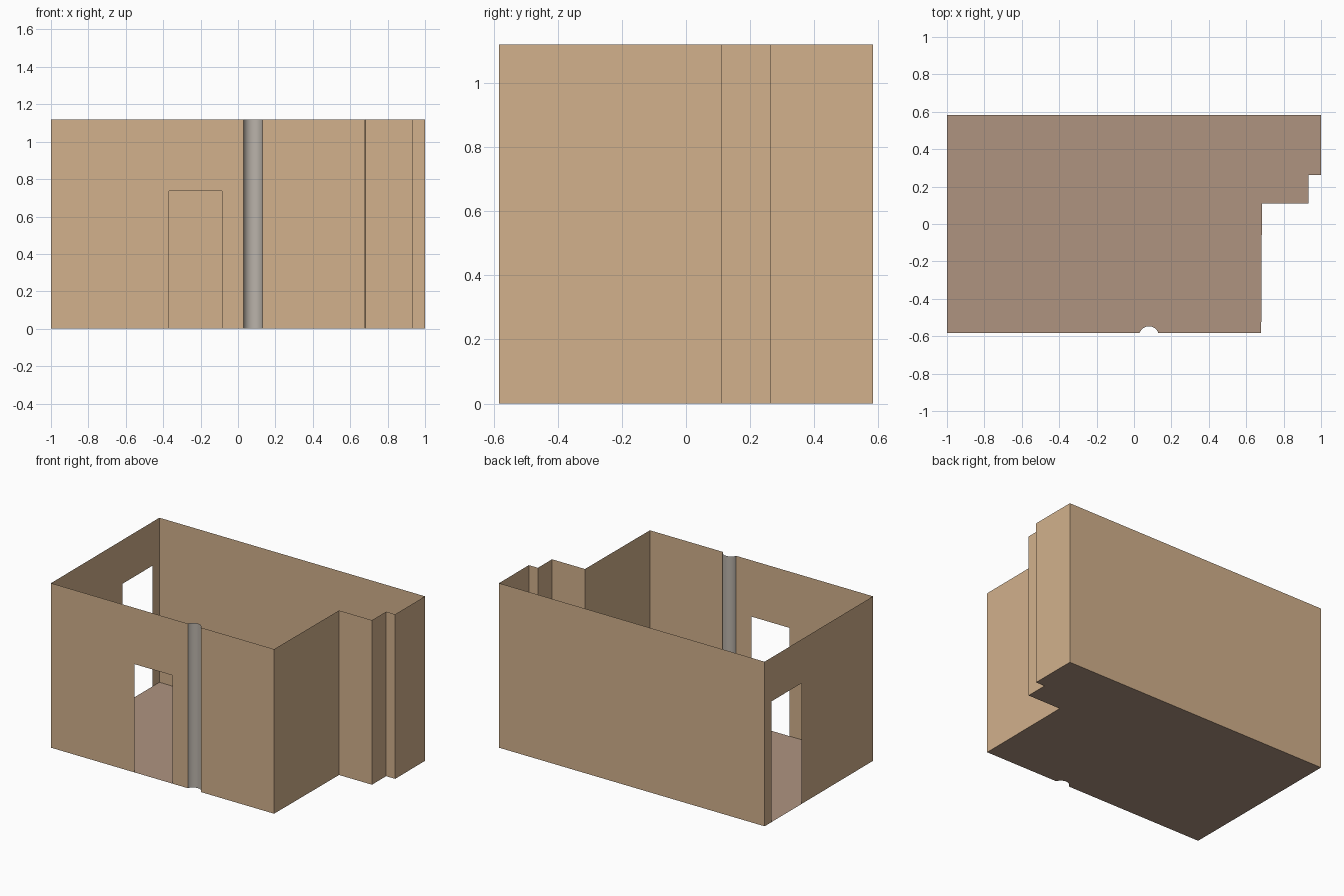
import bpy, math

if "Cube" in bpy.data.objects:
    bpy.data.objects.remove(bpy.data.objects["Cube"])

H = 1.12          # wall height
YF, YB = -0.583, 0.583


def material(name, srgb):
    m = bpy.data.materials.new(name)
    lin = [((c / 255 + 0.055) / 1.055) ** 2.4 for c in srgb]
    m.diffuse_color = (*lin, 1)
    m.use_nodes = True
    m.node_tree.nodes["Principled BSDF"].inputs["Base Color"].default_value = m.diffuse_color
    return m


wall_mat = material("tan wall", (210, 177, 140))
floor_mat = material("dusty brown floor", (175, 148, 128))
column_mat = material("grey column", (186, 179, 170))


def add(name, verts, faces, mat):
    me = bpy.data.meshes.new(name)
    me.from_pydata(verts, [], faces)
    me.materials.append(mat)
    ob = bpy.data.objects.new(name, me)
    bpy.context.collection.objects.link(ob)
    return ob


def strip(name, path, mat):
    """Thin vertical sheet standing along a plan path (outside on the right)."""
    n = len(path)
    verts = [(x, y, 0) for x, y in path] + [(x, y, H) for x, y in path]
    faces = [(i, i + 1, n + i + 1, n + i) for i in range(n - 1)]
    return add(name, verts, faces, mat)


def door_wall(name, a, b, t0, t1, height):
    """Sheet from a to b with a doorway between distances t0 and t1."""
    length = math.dist(a, b)
    outline = [(0, 0), (t0, 0), (t0, height), (t1, height), (t1, 0),
               (length, 0), (length, H), (0, H)]
    verts = [(a[0] + (b[0] - a[0]) * t / length,
              a[1] + (b[1] - a[1]) * t / length, z) for t, z in outline]
    return add(name, verts, [tuple(range(len(verts)))], wall_mat)


# Plan curve of the round column pressed into the front wall
half, sag, cx = 0.05, 0.036, 0.08
R = (half ** 2 + sag ** 2) / (2 * sag)
ang = math.asin(half / R)
cy = YF + sag - R
steps = 16
arc = []
for i in range(steps + 1):
    t = -ang + 2 * ang * i / steps
    arc.append((cx + R * math.sin(t), cy + R * math.cos(t)))

# Plan of the stepped right side and the back
right = [arc[-1], (0.68, YF), (0.684, 0.11), (0.932, 0.11),
         (0.932, 0.262), (1.0, 0.262), (1.0, YB), (-1.0, YB)]

# Walls
door_wall("front_wall", (-1, YF), arc[0], 0.63, 0.915, 0.737)
strip("right_and_back_walls", right, wall_mat)
door_wall("left_wall", (-1, YB), (-1, YF), 0.075, 0.395, 0.822)

# Column
column = strip("column", arc, column_mat)
for p in column.data.polygons:
    p.use_smooth = True

# Floor
plan = [(-1, YF)] + arc + right[1:]
add("floor", [(x, y, 0) for x, y in plan], [tuple(range(len(plan)))], floor_mat)
